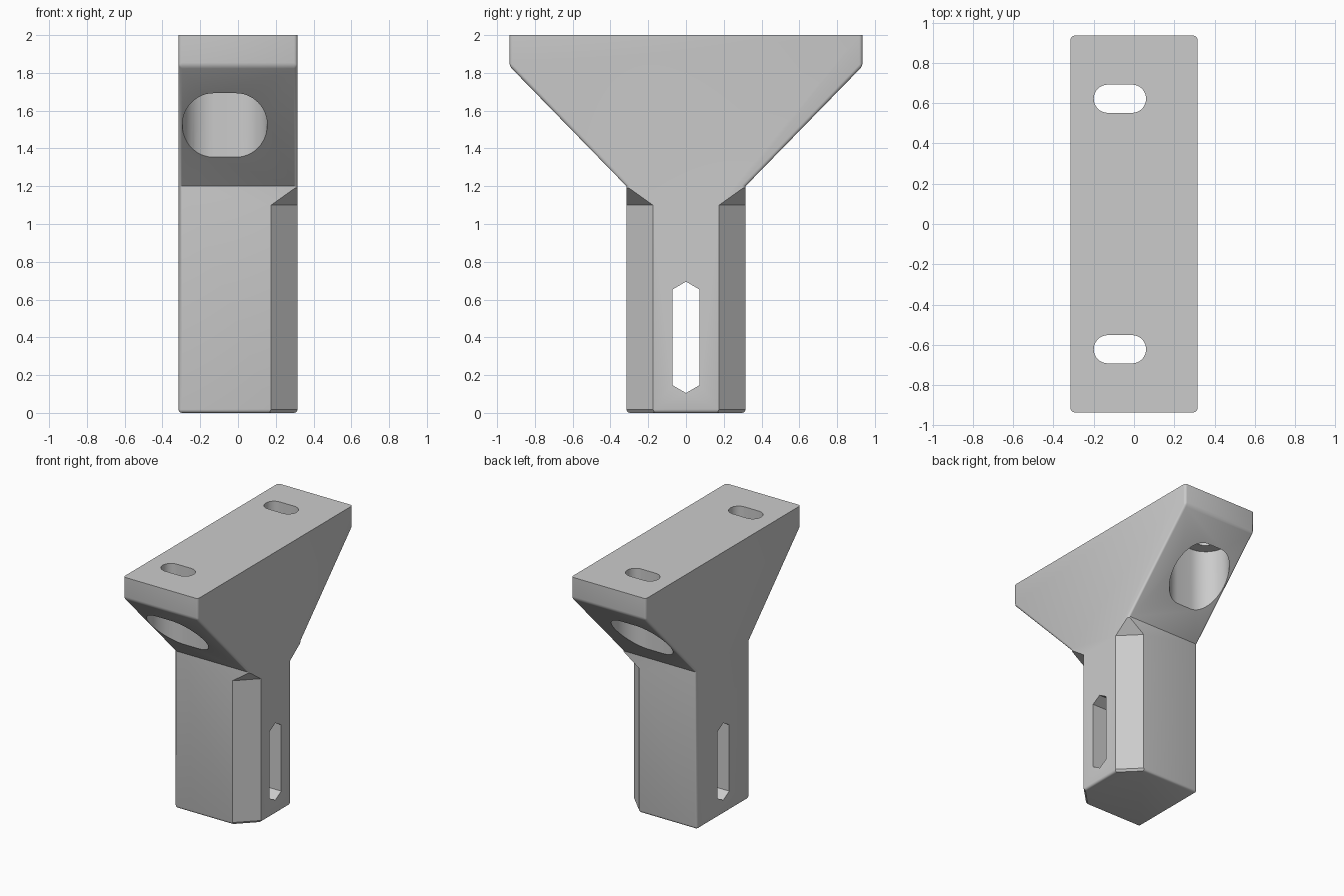
import bpy, bmesh, math
from mathutils import Vector

cube = bpy.data.objects.get("Cube")
if cube:
    bpy.data.objects.remove(cube, do_unlink=True)

W = 0.315          # half width of post and head
L = 0.935          # half length of head
PLATE_Z = 1.836    # underside of the mounting plate
NECK_Z = 1.2       # where the post flares into the head


def prism(name, outline, extrude):
    """Closed solid from a flat outline of 3D points swept along a vector."""
    bm = bmesh.new()
    face = bm.faces.new([bm.verts.new(p) for p in outline])
    swept = bmesh.ops.extrude_face_region(bm, geom=[face])["geom"]
    bmesh.ops.translate(bm, vec=Vector(extrude),
                        verts=[g for g in swept if isinstance(g, bmesh.types.BMVert)])
    bmesh.ops.recalc_face_normals(bm, faces=bm.faces)
    mesh = bpy.data.meshes.new(name)
    bm.to_mesh(mesh)
    bm.free()
    obj = bpy.data.objects.new(name, mesh)
    bpy.context.collection.objects.link(obj)
    return obj


def stadium(cx, cy, z, half_straight, r, n=24):
    """Rounded slot outline, long along x."""
    pts = []
    for side, start in ((1, -math.pi / 2), (-1, math.pi / 2)):
        for i in range(n + 1):
            a = start + math.pi * i / n
            pts.append((cx + side * half_straight + r * math.cos(a),
                        cy + r * math.sin(a), z))
    return pts


def cut(target, cutter):
    cutter.hide_render = True
    mod = target.modifiers.new("cut", "BOOLEAN")
    mod.operation = "DIFFERENCE"
    mod.solver = "EXACT"
    mod.object = cutter
    bpy.context.view_layer.objects.active = target
    bpy.ops.object.modifier_apply(modifier=mod.name)
    bpy.data.objects.remove(cutter, do_unlink=True)


# Y-shaped body: post and flared head in one side profile
half = [(W, 0), (W, NECK_Z), (L, PLATE_Z), (L, 2)]
profile = half + [(-y, z) for y, z in reversed(half)]
body = prism("bracket_body", [(-W, y, z) for y, z in profile], (2 * W, 0, 0))

# Rounded outer edges, leaving the mounting face and the neck crease sharp
bm = bmesh.new()
bm.from_mesh(body.data)
edges = []
for e in bm.edges:
    zs = [v.co.z for v in e.verts]
    if min(zs) > 1.99:
        continue
    if min(zs) > NECK_Z - 0.01 and max(zs) < NECK_Z + 0.01:
        continue
    edges.append(e)
bmesh.ops.bevel(bm, geom=edges, offset=0.018, offset_type="OFFSET",
                segments=3, profile=0.5, affect="EDGES")
bm.to_mesh(body.data)
bm.free()

# Chamfered post corners on the +x side, closed by a sloped overhang
for s in (1, -1):
    section = [(0.11, -0.1), (0.123, 0.0), (0.14, 0.017),
               (0.14, 1.1), (0.42, 1.3), (0.42, -0.1)]
    across = Vector((1, -s, 0)) * 0.4
    points = []
    for d, z in section:
        base = 0.175 + d / 2
        points.append(Vector((base, s * base, z)) - across)
    cut(body, prism("corner_cutter", points, across * 2))

# Screw slots through the plate with wider access pockets below
for s in (1, -1):
    cut(body, prism("slot_cutter", stadium(-0.07, s * 0.622, 1.5, 0.06, 0.07),
                    (0, 0, 0.8)))
    cut(body, prism("pocket_cutter", stadium(-0.07, s * 0.63, 1.1, 0.06, 0.165),
                    (0, 0, 1.84 - 1.1)))

# Pointed window through the post
window = [(0, 0.105), (0.072, 0.147), (0.072, 0.653),
          (0, 0.695), (-0.072, 0.653), (-0.072, 0.147)]
cut(body, prism("window_cutter", [(-0.6, y, z) for y, z in window], (1.2, 0, 0)))

# Single grey material
grey = bpy.data.materials.new("light_grey")
grey.use_nodes = True
colour = (0.6, 0.6, 0.6, 1)
grey.diffuse_color = colour
grey.node_tree.nodes["Principled BSDF"].inputs["Base Color"].default_value = colour
body.data.materials.clear()
body.data.materials.append(grey)

# Smooth curved walls, crisp edges
bpy.ops.object.select_all(action="DESELECT")
body.select_set(True)
bpy.context.view_layer.objects.active = body
bpy.ops.object.shade_smooth_by_angle(angle=math.radians(35))
